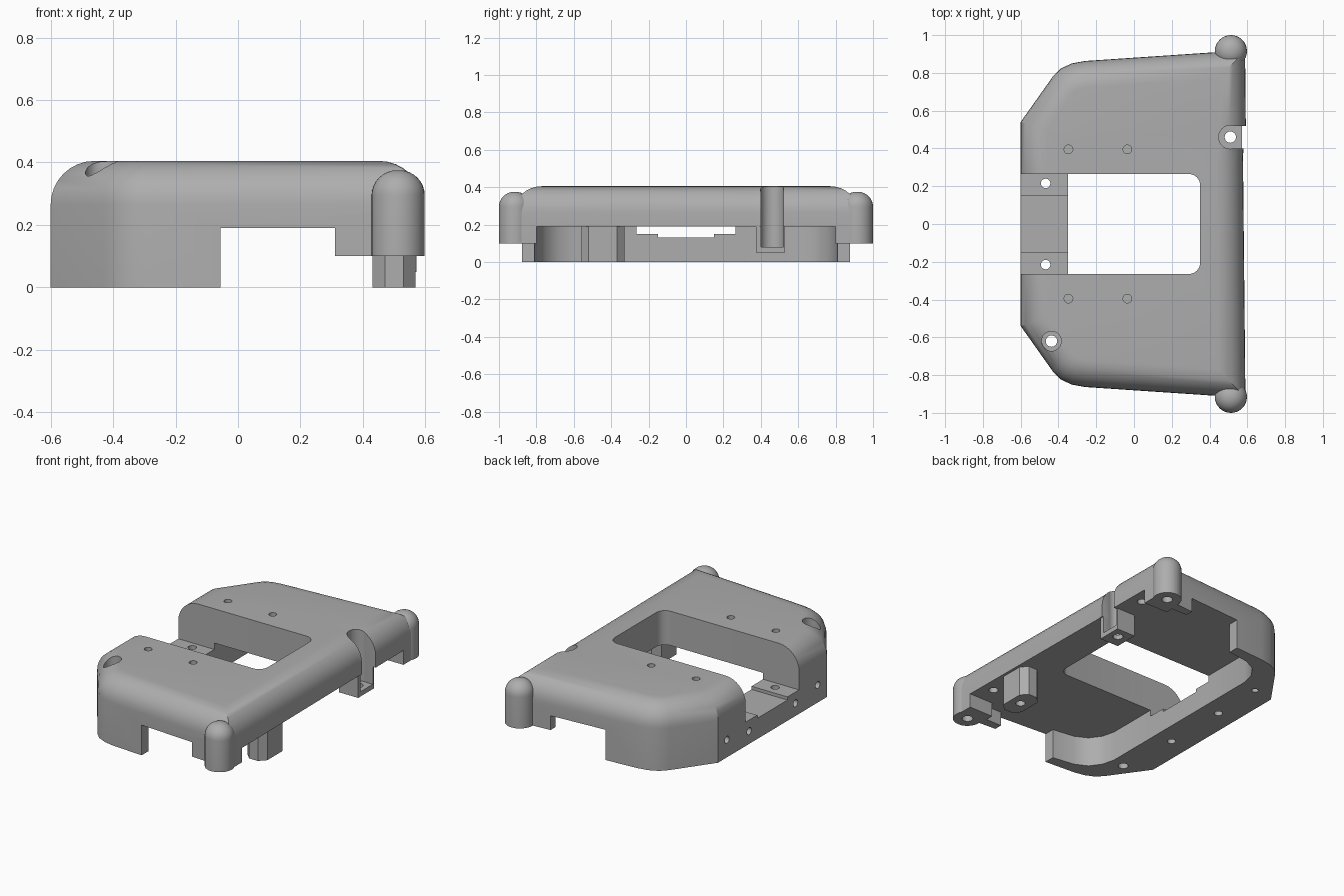
import bpy, bmesh, math
from mathutils import Matrix

cube = bpy.data.objects.get("Cube")
if cube:
    bpy.data.objects.remove(cube, do_unlink=True)

GREY = (0.42, 0.42, 0.42, 1.0)
mat = bpy.data.materials.new("plain_grey")
mat.use_nodes = True
mat.diffuse_color = GREY
mat.node_tree.nodes["Principled BSDF"].inputs["Base Color"].default_value = GREY


def make(name, bm):
    bmesh.ops.recalc_face_normals(bm, faces=bm.faces)
    mesh = bpy.data.meshes.new(name)
    bm.to_mesh(mesh)
    bm.free()
    mesh.materials.append(mat)
    obj = bpy.data.objects.new(name, mesh)
    bpy.context.collection.objects.link(obj)
    return obj


def prism(name, pts, z0, z1, round_top=0.0):
    """Extrude an outline; optionally round the top rim."""
    bm = bmesh.new()
    base = bm.faces.new([bm.verts.new((x, y, z0)) for x, y in pts])
    ext = bmesh.ops.extrude_face_region(bm, geom=[base])
    top = [v for v in ext["geom"] if isinstance(v, bmesh.types.BMVert)]
    for v in top:
        v.co.z = z1
    if round_top:
        rim = [e for e in bm.edges if all(v in top for v in e.verts)]
        bmesh.ops.bevel(bm, geom=rim, offset=round_top, segments=8,
                        profile=0.5, affect="EDGES", clamp_overlap=False)
    return make(name, bm)


def box(name, x0, x1, y0, y1, z0, z1):
    return prism(name, [(x0, y0), (x1, y0), (x1, y1), (x0, y1)], z0, z1)


def rod(name, x, y, r, z0, z1, round_top=0.0):
    ring = [(x + r * math.cos(a * math.tau / 32), y + r * math.sin(a * math.tau / 32))
            for a in range(32)]
    return prism(name, ring, z0, z1, round_top)


def cut(target, cutter):
    cutter.hide_render = True
    mod = target.modifiers.new("cut", "BOOLEAN")
    mod.operation = "DIFFERENCE"
    mod.solver = "EXACT"
    mod.object = cutter
    bpy.context.view_layer.objects.active = target
    bpy.ops.object.modifier_apply(modifier=mod.name)
    bpy.data.objects.remove(cutter, do_unlink=True)


def mirrored(half):
    """Close a half outline by mirroring it in y."""
    return half + [(x, -y) for x, y in reversed(half)]


# Main shell: rounded block following the plan outline
left_side = [(-0.6, 0.54), (-0.43, 0.78), (-0.39, 0.822), (-0.33, 0.85), (-0.26, 0.863)]
outline = left_side + [(0.588, 0.92), (0.592, 0.52), (0.577, 0.36), (0.59, -0.92)]
outline += [(x, -y) for x, y in reversed(left_side)]
shell = prism("shell", outline, 0, 0.405, 0.14)

# Hollow underside, leaving the rear bar, side legs and corner feet
hollow = [(-0.35, 0.6), (-0.33, 0.68), (-0.28, 0.75), (-0.2, 0.79), (-0.056, 0.81),
          (-0.056, 1.2), (0.31, 1.2), (0.31, 0.85), (0.42, 0.85), (0.42, 0.8), (0.8, 0.8)]
cut(shell, prism("hollow_cutter", mirrored(hollow), -0.1, 0.19))
cut(shell, box("foot_cutter", 0.2, 0.8, -1.2, 1.2, -0.1, 0.1))

# Central window with rounded front corners, open over the rear bar
r = 0.06
corner = [(0.35 - r + r * math.sin(a * math.pi / 12), 0.265 - r + r * math.cos(a * math.pi / 12))
          for a in range(7)]
cut(shell, prism("window_cutter", mirrored([(-0.35, 0.265)] + corner), -0.1, 0.6))
cut(shell, box("bar_cutter", -0.8, -0.34, -0.265, 0.265, 0.15, 0.6))
cut(shell, box("bar_step_cutter", -0.8, -0.34, -0.15, 0.15, 0.13, 0.6))

# Screw holes in the top, rear bar and underside
for s in (-1, 1):
    for x in (-0.347, -0.035):
        cut(shell, rod("screw_cutter", x, s * 0.395, 0.023, 0.33, 0.6))
    cut(shell, rod("bar_hole_cutter", -0.468, s * 0.215, 0.025, -0.1, 0.3))
    cut(shell, rod("lug_hole_cutter", 0.51, s * 0.68, 0.028, 0.1, 0.26))
    # Holes in the rear face
    for y, z in ((0.45, 0.11), (0.23, 0.08)):
        drill = rod("rear_hole_cutter", 0, 0, 0.022, -0.1, 0.1)
        drill.data.transform(Matrix.Translation((-0.6, s * y, z)) @ Matrix.Rotation(math.pi / 2, 4, "Y"))
        cut(shell, drill)
cut(shell, rod("blind_hole_cutter", -0.46, 0.56, 0.02, -0.1, 0.1))
cut(shell, rod("corner_hole_cutter", -0.437, -0.62, 0.03, -0.1, 0.6))
cut(shell, rod("counterbore_cutter", -0.437, -0.62, 0.052, 0.33, 0.6))

# Post carrying the open screw channel
channel_post = box("channel_post", 0.44, 0.572, 0.375, 0.53, 0.05, 0.25)
for part in (shell, channel_post):
    cut(part, rod("channel_cutter", 0.51, 0.46, 0.062, 0.08, 0.6))
    cut(part, box("channel_slot_cutter", 0.51, 0.8, 0.4, 0.52, 0.08, 0.6))
    cut(part, rod("channel_hole_cutter", 0.51, 0.46, 0.03, -0.1, 0.2))

# Faceted standing post
post = prism("standing_post", [(0.43, -0.52), (0.47, -0.56), (0.53, -0.56), (0.568, -0.52),
                               (0.568, -0.37), (0.53, -0.33), (0.47, -0.33), (0.43, -0.37)], 0, 0.2)
cut(post, rod("post_hole_cutter", 0.5, -0.445, 0.028, -0.1, 0.15))

# Domed corner bosses with blind holes below
bosses = []
for s, side in ((-1, "front"), (1, "back")):
    boss = rod(side + "_corner_boss", 0.513, s * 0.915, 0.085, 0.1, 0.375, 0.08)
    cuts = [boss, shell]
    for part in cuts:
        cut(part, rod("boss_hole_cutter", 0.513, s * 0.915, 0.032, 0, 0.24))
    bosses.append(boss)

# Smooth curves, crisp edges
bpy.ops.object.select_all(action="DESELECT")
for obj in [shell, channel_post, post] + bosses:
    obj.select_set(True)
bpy.context.view_layer.objects.active = shell
bpy.ops.object.shade_smooth_by_angle(angle=math.radians(30))
